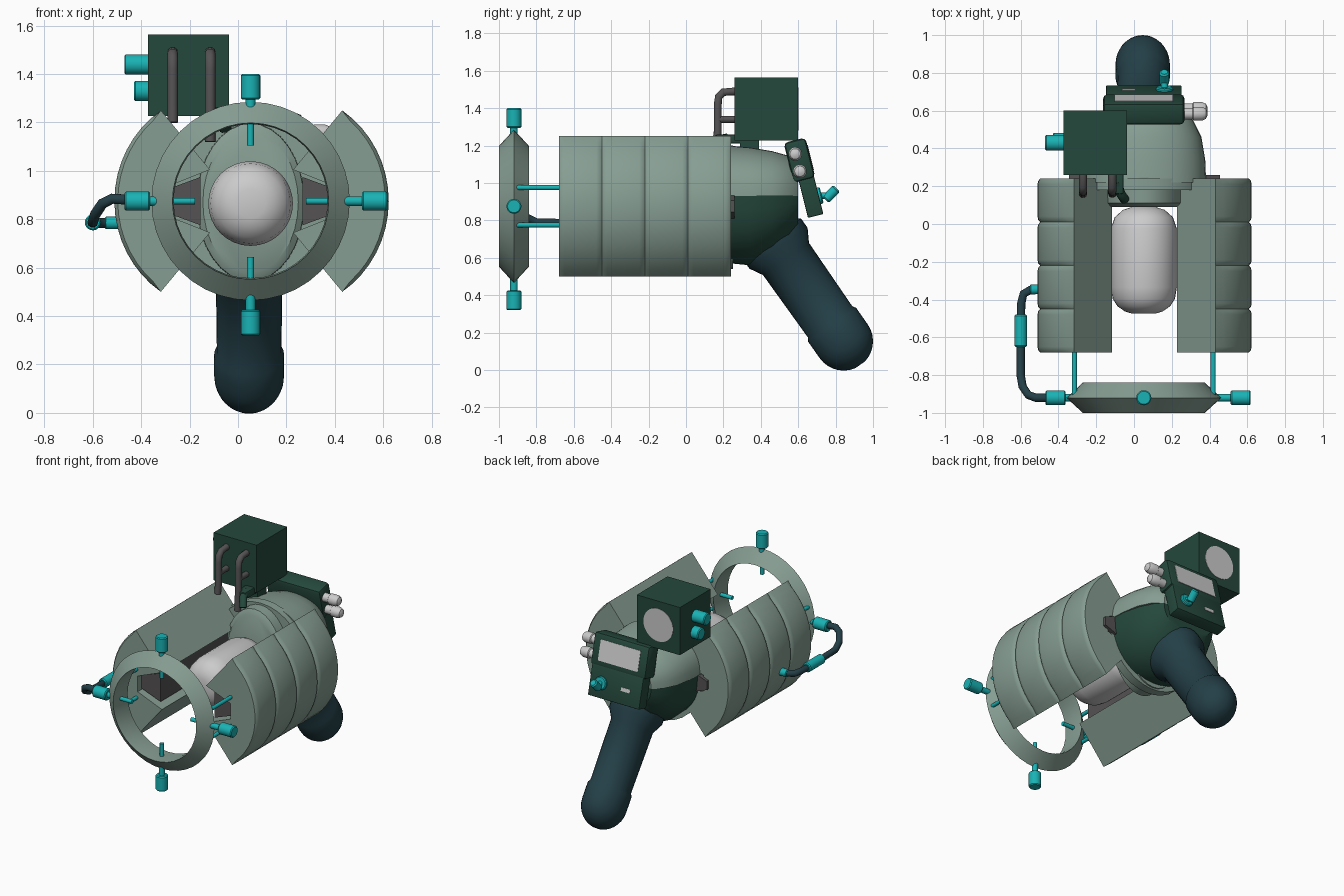
import bpy, bmesh
from math import sin, cos, pi, radians
from mathutils import Vector, Matrix

if "Cube" in bpy.data.objects:
    bpy.data.objects.remove(bpy.data.objects["Cube"])

CX, CZ = 0.052, 0.875


def mat(name, c):
    m = bpy.data.materials.new(name)
    m.diffuse_color = (*c, 1)
    m.use_nodes = True
    m.node_tree.nodes["Principled BSDF"].inputs["Base Color"].default_value = m.diffuse_color
    return m


SAGE = mat("sage", (0.24, 0.34, 0.29))
GREEN = mat("dark_green", (0.018, 0.065, 0.045))
GRIP = mat("dark_teal", (0.017, 0.05, 0.063))
TEAL = mat("bright_teal", (0.01, 0.45, 0.46))
IRON = mat("iron", (0.09, 0.085, 0.085))


def finish(bm, name, m, angle=35):
    bmesh.ops.recalc_face_normals(bm, faces=bm.faces)
    me = bpy.data.meshes.new(name)
    bm.to_mesh(me)
    bm.free()
    ob = bpy.data.objects.new(name, me)
    bpy.context.collection.objects.link(ob)
    if m:
        me.materials.append(m)
    bpy.context.view_layer.objects.active = ob
    ob.select_set(True)
    bpy.ops.object.shade_smooth_by_angle(angle=radians(angle))
    ob.select_set(False)
    return ob


def loft(name, rings, m, caps=True, wrap=False, angle=35):
    bm = bmesh.new()
    R = [[bm.verts.new(p) for p in r] for r in rings]
    n = len(R[0])
    for a, b in zip(R, R[1:] + R[:1] if wrap else R[1:]):
        for i in range(n):
            j = (i + 1) % n
            bm.faces.new((a[i], a[j], b[j], b[i]))
    if caps and not wrap:
        bm.faces.new(R[0])
        bm.faces.new(R[-1])
    return finish(bm, name, m, angle)


def lathe(name, start, direction, prof, m, n=24, sx=1):
    # profile of (distance along axis, radius)
    s, d = Vector(start), Vector(direction).normalized()
    u = d.orthogonal().normalized() if abs(d.x) > 0.5 else Vector((1, 0, 0))
    v = d.cross(u)
    rings = [[s + d * t + (u * cos(a) * sx + v * sin(a)) * r
              for a in (2 * pi * i / n for i in range(n))] for t, r in prof]
    return loft(name, rings, m)


def rod(name, a, b, r, m, bev=0.0, n=20):
    a, b = Vector(a), Vector(b)
    L = (b - a).length
    p = [(0, r), (L, r)] if not bev else [(0, r - bev), (bev, r), (L - bev, r), (L, r - bev)]
    return lathe(name, a, b - a, p, m, n)


def tube(name, pts, r, m):
    cu = bpy.data.curves.new(name, 'CURVE')
    cu.dimensions = '3D'
    cu.bevel_depth, cu.bevel_resolution, cu.use_fill_caps = r, 3, True
    sp = cu.splines.new('POLY')
    sp.points.add(len(pts) - 1)
    for q, p in zip(sp.points, pts):
        q.co = (*p, 1)
    ob = bpy.data.objects.new(name, cu)
    bpy.context.collection.objects.link(ob)
    cu.materials.append(m)
    return ob


def box(name, c, size, m, rx=0, bev=0.0):
    bm = bmesh.new()
    bmesh.ops.create_cube(bm, size=1)
    bmesh.ops.scale(bm, vec=size, verts=bm.verts)
    if bev:
        bmesh.ops.bevel(bm, geom=bm.edges[:], offset=bev, segments=2, affect='EDGES', profile=0.5)
    ob = finish(bm, name, m)
    ob.matrix_world = Matrix.Translation(c) @ Matrix.Rotation(rx, 4, 'X')
    return ob


# Side shells: four rounded segments each, with an iron liner in the inner notch
SX = 0.056
stations = []
for k in range(4):
    y0, y1 = -0.68 + 0.23 * k, -0.45 + 0.23 * k
    stations += [(y0, 0.975), (y0 + 0.012, 0.993), (y0 + 0.03, 1), (y1 - 0.03, 1), (y1 - 0.012, 0.993), (y1, 0.975)]
for side, nm in ((-1, "left_shell"), (1, "right_shell")):
    rings = []
    for y, s in stations:
        pts = []
        for i in range(17):
            f = i / 8 - 1
            r = (0.567 - 0.037 * f * f) * (s if abs(f) < 1 else 1)
            pts.append((SX + side * r * cos(f * pi / 4), y, CZ + r * sin(f * pi / 4)))
        pts += [(SX + side * x, y, CZ + z) for x, z in
                ((0.172, 0.13), (0.36, 0.055), (0.36, -0.055), (0.172, -0.13))]
        rings.append(pts)
    loft(nm, rings, SAGE)
    loft(nm + "_liner", [[(SX + side * x, y, CZ + z) for x, z in
                          ((0.21, 0.1), (0.4, 0.03), (0.4, -0.03), (0.21, -0.1))] for y in (-0.64, 0.26)], IRON)

# Core rod
lathe("core_rod", (CX, -0.475, 0.865), (0, 1, 0),
      [(0, 0.06), (0.012, 0.1), (0.04, 0.14), (0.08, 0.165), (0.14, 0.175), (0.45, 0.175),
       (0.51, 0.155), (0.55, 0.11), (0.575, 0.03)], None, 32)


# Rear housing: front boss, light upper half, dark lower half
def half(y, rx, h, sgn, n=20):
    return [(CX + rx * cos(pi * i / n), y, 0.93 + sgn * h * sin(pi * i / n) ** 0.85) for i in range(n + 1)]


lathe("housing_boss", (CX, 0.09, 0.87), (0, 1, 0), [(0, 0.29), (0.02, 0.325), (0.16, 0.33)], SAGE, 32, 0.68)
lathe("housing_flange", (CX, 0.18, 0.87), (0, 1, 0), [(0, 0.34), (0.06, 0.34)], SAGE, 32)
loft("housing_top", [half(*q, 1) for q in
                     ((0.22, 0.33, 0.27), (0.34, 0.325, 0.26), (0.46, 0.305, 0.24), (0.55, 0.26, 0.215), (0.6, 0.2, 0.18))], SAGE)
loft("housing_bottom", [half(*q, -1) for q in
                        ((0.24, 0.325, 0.36), (0.34, 0.32, 0.37), (0.46, 0.29, 0.32), (0.55, 0.245, 0.25), (0.6, 0.2, 0.16))], GREEN)

# Slanted grip with a flared collar and a rounded end
grip = [(-0.05, 0.13), (0.0, 0.19), (0.06, 0.19), (0.13, 0.15), (0.54, 0.145), (0.56, 0.157)]
grip += [(0.667 + 0.157 * sin(a), 0.157 * cos(a)) for a in (i * pi / 16 for i in range(8))]
lathe("grip", (CX - 0.006, 0.46, 0.70), (0, 0.575, -0.82), grip, GRIP, 32, 0.92)

# Front ring
sec = ((0.41, -0.92), (0.323, -1.0), (0.318, -0.92), (0.323, -0.84))
loft("front_ring", [[(CX + r * cos(a), y, CZ + r * sin(a)) for r, y in sec]
                    for a in (2 * pi * i / 40 for i in range(40))], SAGE, wrap=True, angle=20)

# Ring knobs, stems and inner pins
for i, (nm, k) in enumerate((("right", 0.46), ("top", 0.42), ("left", 0.415), ("bottom", 0.45))):
    d = Vector((cos(i * pi / 2), 0, sin(i * pi / 2)))
    c = Vector((CX, -0.92, CZ))
    rod(nm + "_ring_knob", c + d * k, c + d * (k + 0.105), 0.04, TEAL, 0.006)
    rod(nm + "_knob_stem", c + d * 0.38, c + d * (k + 0.01), 0.02, TEAL)
    rod(nm + "_ring_pin", c + d * 0.23, c + d * 0.33, 0.014, TEAL, n=12)

# Struts joining ring and shells
for sx in (-1, 1):
    for dz in (-0.1, 0.1):
        rod("ring_strut", (CX + sx * 0.367, -0.91, CZ + dz), (CX + sx * 0.367, -0.66, CZ + dz), 0.013, TEAL, n=12)

# Feed hose on the left with its coupler and end fitting
tube("feed_hose", [(-0.44, -0.92, 0.88), (-0.52, -0.92, 0.885), (-0.56, -0.905, 0.865), (-0.59, -0.86, 0.82),
                   (-0.6, -0.8, 0.79), (-0.6, -0.56, 0.785), (-0.597, -0.42, 0.785), (-0.585, -0.37, 0.785),
                   (-0.55, -0.35, 0.785), (-0.48, -0.345, 0.785)], 0.022, GRIP)
rod("hose_coupler", (-0.6, -0.65, 0.787), (-0.6, -0.48, 0.787), 0.033, TEAL, 0.006)
rod("hose_fitting", (-0.55, -0.347, 0.785), (-0.48, -0.345, 0.785), 0.026, TEAL, 0.004)

# Rear control panel, leaning back
T = radians(14)
down, out = Vector((0, sin(T), -cos(T))), Vector((0, cos(T), sin(T)))
top = Vector((CX, 0.58, 1.228))
box("panel_upper", top + down * 0.11, (0.43, 0.12, 0.22), GREEN, T, 0.022)
box("panel_lower", top + down * 0.3 + out * 0.012, (0.4, 0.085, 0.24), GREEN, T, 0.006)
box("panel_screen", top + down * 0.11 + out * 0.057, (0.31, 0.012, 0.14), None, T)
box("panel_slot", top + down * 0.32 + out * 0.053 + Vector((-0.08, 0, 0)), (0.07, 0.01, 0.025), None, T)
lev = top + down * 0.32 + out * 0.04 + Vector((0.11, 0, 0))
rod("lever_base", lev, lev + out * 0.03, 0.045, TEAL, 0.006)
rod("lever_arm", lev + out * 0.02, (0.16, 0.76, 0.93), 0.018, TEAL)
rod("lever_tip", (0.16, 0.745, 0.91), (0.16, 0.805, 0.97), 0.026, TEAL, 0.008)
for y, z in ((0.584, 1.155), (0.609, 1.062)):
    lathe("panel_dial", (0.25, y, z), (1, 0, 0),
          [(0, 0.03), (0.06, 0.03), (0.065, 0.037), (0.11, 0.037), (0.13, 0.028), (0.138, 0.012)], None, 20)

# Sight box with rear lens, side knobs, front pipes and support arm
box("sight_box", (-0.205, 0.43, 1.395), (0.335, 0.34, 0.335), GREEN)
rod("sight_lens", (-0.205, 0.59, 1.395), (-0.205, 0.602, 1.395), 0.115, None, n=32)
for y, z, x in ((0.43, 1.44, -0.47), (0.44, 1.33, -0.43)):
    rod("sight_knob", (-0.36, y, z), (x, y, z), 0.042, TEAL, 0.006)
for x, zb in ((-0.27, 1.2), (-0.115, 1.12)):
    tube("sight_pipe", [(x, 0.27, 1.49), (x, 0.2, 1.485), (x, 0.175, 1.46), (x, 0.17, 1.42),
                        (x, 0.17, 1.28), (x, 0.16, zb)], 0.022, IRON)
    tube("sight_pipe_branch", [(x, 0.17, 1.34), (x, 0.27, 1.34)], 0.02, IRON)
box("support_foot", (-0.09, 0.24, 1.235), (0.07, 0.16, 0.05), GREEN, 0, 0.008)
tube("support_arm", [(-0.09, 0.22, 1.24), (-0.07, 0.16, 1.23), (-0.05, 0.13, 1.17)], 0.025, GREEN)
box("support_post", (-0.09, 0.34, 1.19), (0.08, 0.1, 0.12), GREEN)
